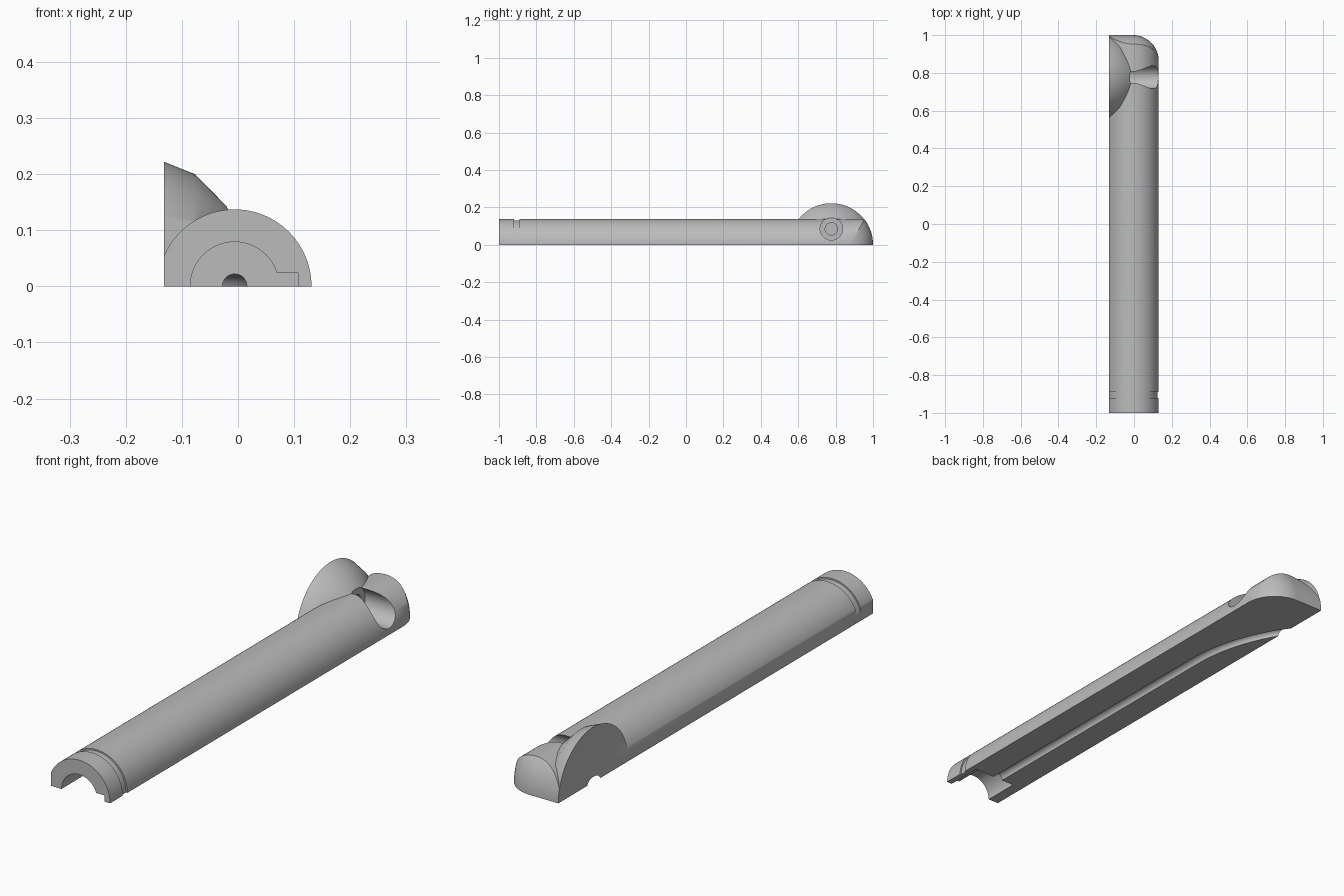
import bpy
import bmesh
from math import cos, sin, pi, radians
from mathutils import Vector, Matrix

default = bpy.data.objects.get("Cube")
if default:
    bpy.data.objects.remove(default, do_unlink=True)

# Main dimensions
CX, RADIUS = -0.006, 0.137         # barrel axis and radius
FLAT_X = -0.132                    # flat side
PIVOT_Y, PIVOT_R = 0.777, 0.223    # rounded end and boss
BOLT_Z = 0.085

grey = bpy.data.materials.new("plain grey")
grey.use_nodes = True
colour = (0.5, 0.5, 0.5, 1)
grey.diffuse_color = colour
grey.node_tree.nodes["Principled BSDF"].inputs["Base Color"].default_value = colour


def finish(name, bm):
    bmesh.ops.remove_doubles(bm, verts=bm.verts, dist=1e-5)
    bmesh.ops.recalc_face_normals(bm, faces=bm.faces)
    mesh = bpy.data.meshes.new(name)
    bm.to_mesh(mesh)
    bm.free()
    obj = bpy.data.objects.new(name, mesh)
    bpy.context.collection.objects.link(obj)
    return obj


def lathe(name, profile, axis, centre, steps=128):
    """Spin (radius, position) points round an axis through centre."""
    axis, centre = Vector(axis), Vector(centre)
    out = Vector((0, 0, 1))
    bm = bmesh.new()
    verts = [bm.verts.new(centre + axis * t + out * r) for r, t in profile]
    edges = [bm.edges.new(pair) for pair in zip(verts, verts[1:])]
    bmesh.ops.spin(bm, geom=verts + edges, cent=centre, axis=axis,
                   angle=2 * pi, steps=steps, use_duplicate=False)
    return finish(name, bm)


def rod(name, r, start, end, axis, centre, steps=64):
    return lathe(name, [(0, start), (r, start), (r, end), (0, end)], axis, centre, steps)


def box(name, low, high):
    low, high = Vector(low), Vector(high)
    bm = bmesh.new()
    bmesh.ops.create_cube(bm, size=1, matrix=Matrix.Translation((low + high) / 2)
                          @ Matrix.Diagonal((*(high - low), 1)))
    return finish(name, bm)


def combine(target, tool, operation):
    mod = target.modifiers.new(operation, 'BOOLEAN')
    mod.operation, mod.object, mod.solver = operation, tool, 'EXACT'
    bpy.context.view_layer.objects.active = target
    bpy.ops.object.modifier_apply(modifier=mod.name)
    bpy.data.objects.remove(tool, do_unlink=True)


X, Y = (1, 0, 0), (0, 1, 0)
pivot = (0, PIVOT_Y, 0)

# Round barrel with a shallow ring groove near the front
groove_r = RADIUS - 0.006
body = lathe("half_barrel", [
    (0, -1), (RADIUS, -1), (RADIUS, -0.92), (groove_r, -0.92),
    (groove_r, -0.89), (RADIUS, -0.89), (RADIUS, 1.1), (0, 1.1)], Y, (CX, 0, 0))

# Rounded back end, turned about the pivot axis
inner = PIVOT_R - RADIUS
corner = [(inner + RADIUS * cos(a), CX + RADIUS * sin(a))
          for a in (i * pi / 48 for i in range(25))]
end_form = lathe("end_form", [(0, -0.4), (PIVOT_R, -0.4)] + corner
                 + [(inner, 0.4), (0, 0.4)], X, pivot, 160)
end_cutter = box("end_cutter", (-0.3, PIVOT_Y, -0.3), (0.3, 1.3, 0.3))
combine(end_cutter, end_form, 'DIFFERENCE')
combine(body, end_cutter, 'DIFFERENCE')

# Conical boss on the flat side
boss = lathe("pivot_boss", [(0, -0.2), (0.249, -0.2), (0.2, -0.077),
                            (0.1, 0.022), (0, 0.022)], X, pivot, 160)
combine(body, boss, 'UNION')

# Cross bolt hole with a wide counterbore
bolt = (0, PIVOT_Y, BOLT_Z)
combine(body, rod("counterbore", 0.06, -0.02, 0.3, X, bolt), 'DIFFERENCE')
combine(body, rod("bolt_hole", 0.033, -0.4, 0.1, X, bolt), 'DIFFERENCE')

# Front socket with its key slot
combine(body, rod("socket", 0.079, -1.1, -0.85, Y, (CX, 0, 0)), 'DIFFERENCE')
combine(body, box("key_slot", (0, -1.1, -0.025), (0.107, -0.85, 0.025)), 'DIFFERENCE')

# Narrow channel that bends out through the flat side
bend_y, bend_r, bend_angle = 0.36, 0.75, radians(42)
path = [(CX, -0.9)] + [
    (CX - bend_r * (1 - cos(a)), bend_y + bend_r * sin(a))
    for a in (bend_angle * i / 24 for i in range(25))]
curve = bpy.data.curves.new("channel_path", 'CURVE')
curve.dimensions = '3D'
curve.bevel_depth, curve.bevel_resolution, curve.use_fill_caps = 0.022, 8, True
spline = curve.splines.new('POLY')
spline.points.add(len(path) - 1)
for point, (x, y) in zip(spline.points, path):
    point.co = (x, y, 0, 1)
guide = bpy.data.objects.new("channel_guide", curve)
bpy.context.collection.objects.link(guide)
graph = bpy.context.evaluated_depsgraph_get()
bm = bmesh.new()
bm.from_mesh(bpy.data.meshes.new_from_object(guide.evaluated_get(graph)))
bpy.data.objects.remove(guide, do_unlink=True)
combine(body, finish("channel", bm), 'DIFFERENCE')

# Split plane underneath and flat side
combine(body, box("lower_half", (-0.5, -1.5, -0.5), (0.5, 1.5, 0)), 'DIFFERENCE')
combine(body, box("flat_side", (-0.5, -1.5, -0.5), (FLAT_X, 1.5, 0.5)), 'DIFFERENCE')

# Colour and shading
body.data.materials.clear()
body.data.materials.append(grey)
for face in body.data.polygons:
    face.material_index = 0
bpy.ops.object.select_all(action='DESELECT')
body.select_set(True)
bpy.context.view_layer.objects.active = body
bpy.ops.object.shade_smooth_by_angle(angle=radians(30))
